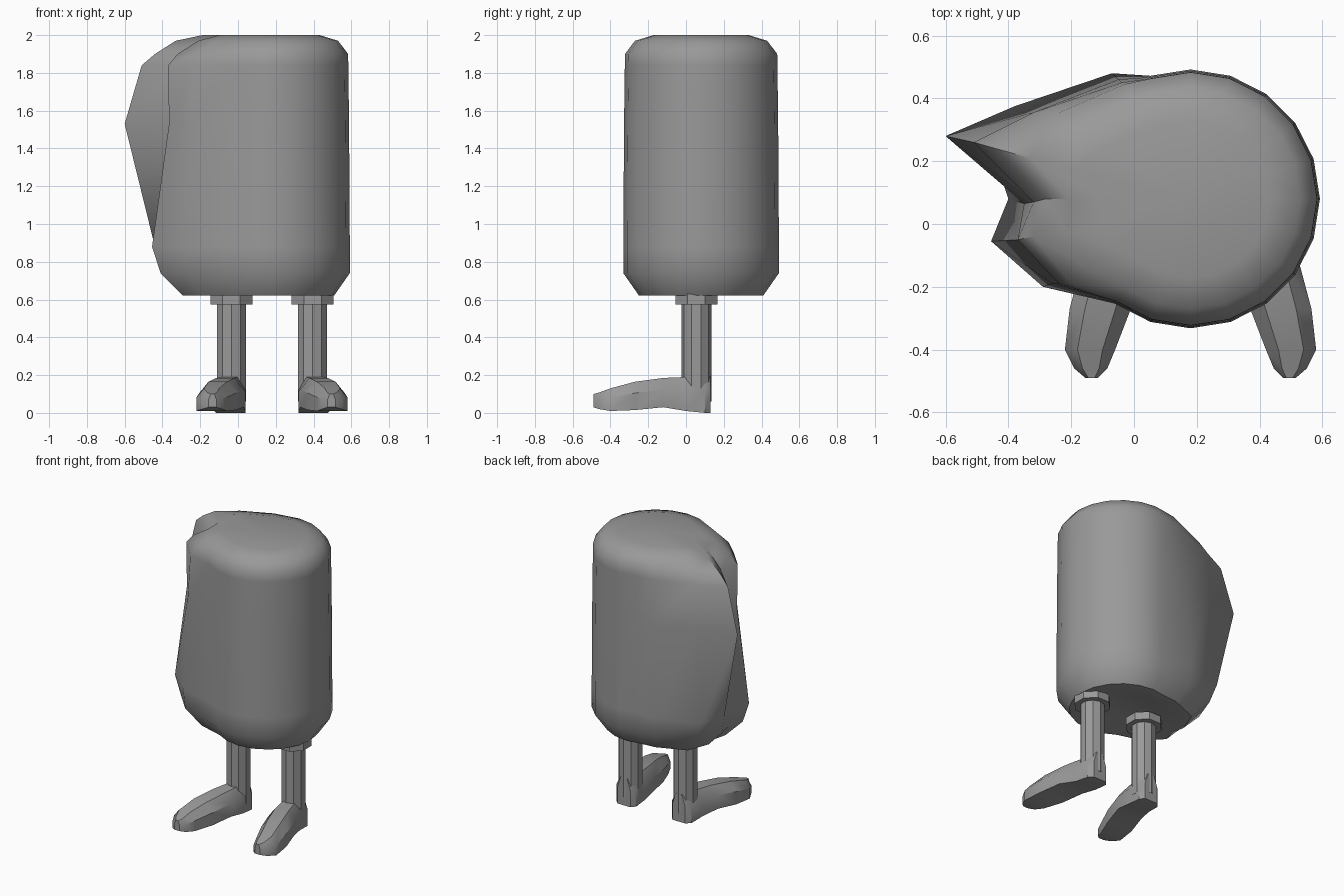
import bpy, bmesh, math
from mathutils import Vector

if "Cube" in bpy.data.objects:
    bpy.data.objects.remove(bpy.data.objects["Cube"])

grey = bpy.data.materials.new("mid grey")
grey.diffuse_color = (0.32, 0.32, 0.32, 1)
grey.use_nodes = True
grey.node_tree.nodes["Principled BSDF"].inputs["Base Color"].default_value = grey.diffuse_color
CX, CY = 0.18, 0.08          # axis of the barrel


def finish(name, bm, angle):
    bmesh.ops.recalc_face_normals(bm, faces=bm.faces)
    me = bpy.data.meshes.new(name)
    bm.to_mesh(me)
    bm.free()
    ob = bpy.data.objects.new(name, me)
    bpy.context.collection.objects.link(ob)
    me.materials.append(grey)
    bpy.ops.object.select_all(action='DESELECT')
    ob.select_set(True)
    bpy.context.view_layer.objects.active = ob
    bpy.ops.object.shade_smooth_by_angle(angle=math.radians(angle))
    return ob


def loft(name, rings, angle):
    """Skin a stack of equal-length rings and cap both ends."""
    bm = bmesh.new()
    vs = [[bm.verts.new(p) for p in r] for r in rings]
    n = len(vs[0])
    for a, b in zip(vs, vs[1:]):
        for i in range(n):
            j = (i + 1) % n
            bm.faces.new((a[i], a[j], b[j], b[i]))
    for end in (vs[0], vs[-1]):
        c = bm.verts.new(sum((v.co for v in end), Vector()) / n)
        for i in range(n):
            bm.faces.new((end[i], end[(i + 1) % n], c))
    return finish(name, bm, angle)


def barrel_ring(z, r, left):
    """Round on the right, jagged contour on the left."""
    pts = [(CX + r * math.cos(math.radians(a)), CY + r * math.sin(math.radians(a)), z)
           for a in range(234, 469, 18)]
    return pts + [(x, y, z) for x, y in left]


def shrink(ring, s, z):
    return [(CX + (x - CX) * s, CY + (y - CY) * s, z) for x, y, _ in ring]


# Body: barrel with a creased, dented left flank
low = barrel_ring(0.74, 0.412, [(-.08, .46), (-.33, .36), (-.40, .17), (-.38, .07), (-.41, -.05), (-.28, -.19)])
hip = barrel_ring(0.88, 0.412, [(-.07, .48), (-.38, .375), (-.44, .2), (-.40, .08), (-.455, -.055), (-.29, -.2)])
mid = barrel_ring(1.53, 0.408, [(-.05, .46), (-.34, .35), (-.60, .28), (-.35, .065), (-.365, -.05), (-.26, -.19)])
high = barrel_ring(1.84, 0.404, [(-.04, .45), (-.32, .355), (-.51, .26), (-.32, .07), (-.37, -.05), (-.24, -.19)])
rim = barrel_ring(1.90, 0.403, [(-.03, .445), (-.26, .345), (-.44, .24), (-.28, .08), (-.32, -.04), (-.20, -.19)])
edge = barrel_ring(1.97, 0.35, [(0, .40), (-.2, .31), (-.33, .21), (-.21, .08), (-.21, -.03), (-.13, -.15)])
loft("body", [shrink(low, 0.4, 0.65), shrink(low, 0.62, 0.622), shrink(low, 0.8, 0.622),
              low, hip, mid, high, rim, edge, shrink(edge, 0.72, 2.0)], 38)


def circle(x, y, r, z, n):
    return [(x + r * math.cos(2 * math.pi * (i + .5) / n),
             y + r * math.sin(2 * math.pi * (i + .5) / n), z) for i in range(n)]


# Foot sections: y, left x, right x, sole z, top z
FOOT = [(.13, -.085, .015, .0, .195), (.10, -.115, .04, .0, .195), (.0, -.125, .04, .01, .19),
        (-.12, -.165, .03, .03, .185), (-.27, -.205, -.01, .015, .165),
        (-.40, -.22, -.06, .01, .13), (-.46, -.19, -.085, .02, .108), (-.49, -.155, -.115, .03, .10)]


def foot_ring(y, xl, xr, zb, zt, flip):
    zm, w = zb + .6 * (zt - zb), .25 * (xr - xl)
    sec = [(xl, zb), (xr, zb), (xr, zm), (xr - w, zt), (xl + w, zt), (xl, zm)]
    return [(2 * CX - x if flip else x, y, z) for x, z in sec]


# Legs, cuffs and splayed feet, mirrored about the barrel axis
for side, flip in (("right", False), ("left", True)):
    x = 2 * CX + .035 if flip else -.035
    loft(side + "_leg", [circle(x, .055, .08, z, 10) for z in (.06, .60)], 30)
    loft(side + "_cuff", [circle(x, .055, .12, z, 8) for z in (.575, .63)], 30)
    loft(side + "_foot", [foot_ring(*s, flip) for s in FOOT], 35)
